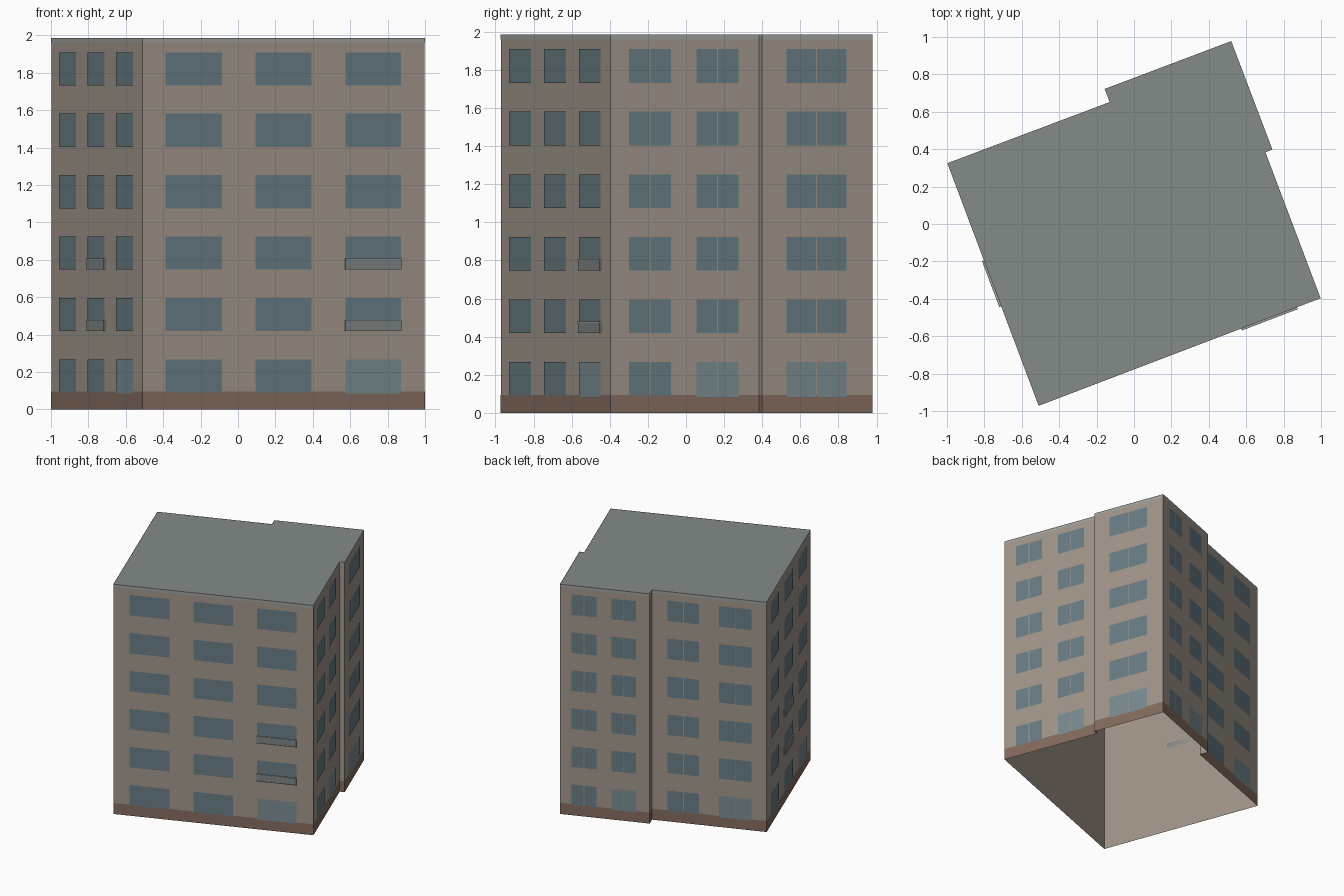
import bpy
from mathutils import Vector

if "Cube" in bpy.data.objects:
    bpy.data.objects.remove(bpy.data.objects["Cube"])

HEIGHT = 1.985
FLOORS, PITCH, SILL, WIN_H = 6, 0.3285, 0.09, 0.177

# Footprint corners, counterclockwise from the left corner
PLAN = [Vector(p) for p in [(-0.998, 0.325), (-0.51, -0.972), (0.998, -0.397), (0.703, 0.383),
                            (0.74, 0.398), (0.52, 0.978), (-0.157, 0.722), (-0.13, 0.652)]]

# Window columns per wall: (start, end) fractions along the wall, and panes per window
WALLS = {
    0: ([(0.09, 0.275), (0.40, 0.59), (0.715, 0.90)], 1),     # left
    1: ([(0.08, 0.28), (0.40, 0.598), (0.718, 0.916)], 1),    # front
    2: ([(0.124, 0.406), (0.578, 0.86)], 2),                  # right
    4: ([(0.22, 0.765)], 2),                                  # right wing
    5: ([(0.13, 0.41), (0.576, 0.85)], 2),                    # back wing
    7: ([(0.138, 0.414), (0.586, 0.87)], 2),                  # back
}


def material(name, rgb):
    m = bpy.data.materials.new(name)
    m.diffuse_color = (*rgb, 1)
    m.use_nodes = True
    m.node_tree.nodes["Principled BSDF"].inputs["Base Color"].default_value = m.diffuse_color
    return m


WALL = material("wall_plaster", (0.35, 0.30, 0.25))
BASE = material("base_brown", (0.23, 0.145, 0.11))
ROOF = material("roof_grey", (0.23, 0.26, 0.25))
TRIM = material("trim_grey", (0.33, 0.35, 0.33))
GLASS = material("window_glass", (0.135, 0.20, 0.225))
DOOR = material("door_glass", (0.19, 0.255, 0.275))
RAIL = material("balcony_panel", (0.20, 0.23, 0.225))


def make(name, verts, faces, mat):
    mesh = bpy.data.meshes.new(name)
    mesh.from_pydata(verts, [], faces)
    mesh.materials.append(mat)
    obj = bpy.data.objects.new(name, mesh)
    bpy.context.collection.objects.link(obj)
    return obj


def rect(wall, t0, t1, z0, z1, out):
    """Four corners of an upright panel lying in front of a wall."""
    a, b = PLAN[wall], PLAN[(wall + 1) % len(PLAN)]
    d = (b - a).normalized()
    n = Vector((d.y, -d.x)) * out
    p, q = a.lerp(b, t0) + n, a.lerp(b, t1) + n
    return [(*p, z0), (*q, z0), (*q, z1), (*p, z1)]


def panels(name, rects, mat):
    verts = [v for r in rects for v in r]
    return make(name, verts, [tuple(range(i, i + 4)) for i in range(0, len(verts), 4)], mat)


def box(name, wall, t0, t1, z0, z1, out, mat):
    verts = rect(wall, t0, t1, z0, z1, 0) + rect(wall, t0, t1, z0, z1, out)
    faces = [(4, 5, 6, 7), (3, 2, 1, 0), (0, 1, 5, 4), (1, 2, 6, 5), (2, 3, 7, 6), (3, 0, 4, 7)]
    return make(name, verts, faces, mat)


# Walls (open underneath), flat roof, base band and roof edge band
N = range(len(PLAN))
panels("walls", [rect(i, 0, 1, 0, HEIGHT, 0) for i in N], WALL)
make("roof", [(*p, HEIGHT) for p in PLAN], [tuple(N)], ROOF)
panels("base_band", [rect(i, 0, 1, 0, 0.095, 0.0015) for i in N], BASE)
panels("roof_edge_band", [rect(i, 0, 1, HEIGHT - 0.024, HEIGHT, 0.0015) for i in N], TRIM)

# Windows on every floor; the last column of each wall has a lighter ground-floor opening
windows, doors = [], []
for wall, (columns, panes) in WALLS.items():
    length = (PLAN[(wall + 1) % len(PLAN)] - PLAN[wall]).length
    gap = 0.003 / length if panes == 2 else 0
    for c, (t0, t1) in enumerate(columns):
        mid = (t0 + t1) / 2
        spans = [(t0, t1)] if panes == 1 else [(t0, mid - gap), (mid + gap, t1)]
        for floor in range(FLOORS):
            z = SILL + floor * PITCH
            entry = floor == 0 and c == len(columns) - 1
            for s in spans:
                r = rect(wall, *s, z - 0.006 * entry, z + WIN_H, 0.003)
                (doors if entry else windows).append(r)
panels("windows", windows, GLASS)
panels("ground_doors", doors, DOOR)

# Shallow balconies on two floors of the left and front walls
for wall, column in ((0, 1), (1, 2)):
    t0, t1 = WALLS[wall][0][column]
    for floor in (1, 2):
        z = SILL + floor * PITCH
        box("balcony_panel", wall, t0, t1, z + 0.004, z + 0.054, 0.009, RAIL)
        box("balcony_slab", wall, t0, t1, z, z + 0.004, 0.011, TRIM)
        box("balcony_handrail", wall, t0, t1, z + 0.054, z + 0.06, 0.011, TRIM)
